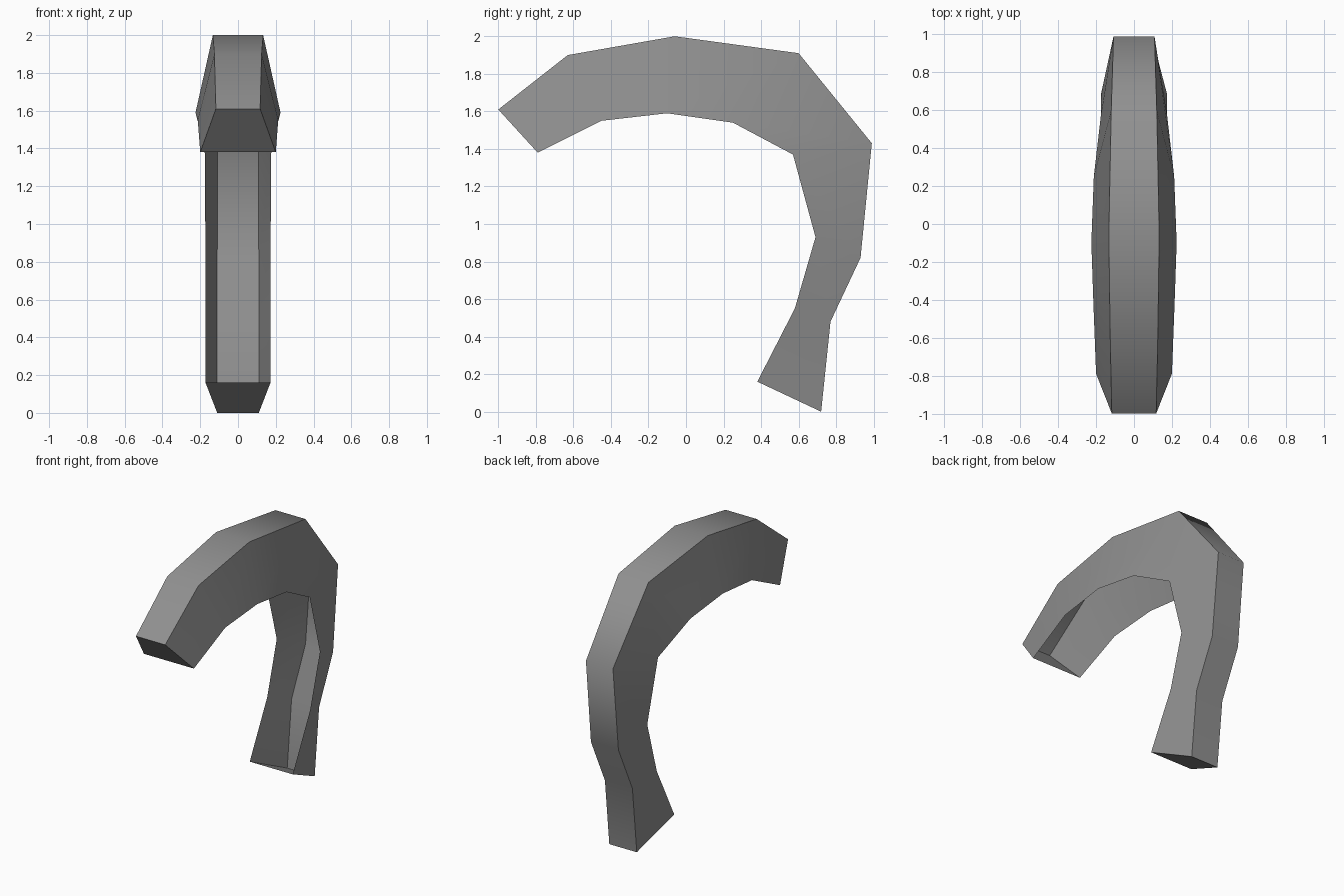
import bpy
import bmesh
from math import radians

cube = bpy.data.objects.get("Cube")
if cube:
    bpy.data.objects.remove(cube, do_unlink=True)


def make_material(name, colour):
    mat = bpy.data.materials.new(name)
    mat.use_nodes = True
    mat.diffuse_color = colour
    mat.node_tree.nodes["Principled BSDF"].inputs["Base Color"].default_value = colour
    return mat


# Stations from front tip to foot: (y, z, half width) of the outer band and the open rim
outer = [(-1, 1.61, .117), (-.63, 1.9, .125), (-.06, 2, .133), (.6, 1.91, .12),
         (.99, 1.43, .108), (.93, .82, .11), (.77, .48, .11), (.72, 0, .11)]
rim = [(-.79, 1.38, .2), (-.45, 1.55, .213), (-.1, 1.59, .225), (.25, 1.54, .212),
       (.57, 1.37, .175), (.69, .93, .173), (.58, .55, .172), (.38, .16, .172)]


def build_channel(name, outer, rim, mat):
    """Loft an open, thin channel through the stations and close both ends."""
    bm = bmesh.new()
    rings = []
    for (oy, oz, ow), (ry, rz, rw) in zip(outer, rim):
        section = [(rw, ry, rz), (ow, oy, oz), (-ow, oy, oz), (-rw, ry, rz)]
        rings.append([bm.verts.new(co) for co in section])
    # Side walls and outer band
    for a, b in zip(rings, rings[1:]):
        for j in range(len(a) - 1):
            bm.faces.new((a[j], b[j], b[j + 1], a[j + 1]))
    # End caps
    bm.faces.new(rings[0])
    bm.faces.new(rings[-1][::-1])
    mesh = bpy.data.meshes.new(name)
    bm.to_mesh(mesh)
    bm.free()
    mesh.materials.append(mat)
    obj = bpy.data.objects.new(name, mesh)
    bpy.context.collection.objects.link(obj)
    return obj


grey = make_material("mid grey", (.28, .28, .28, 1))
arch = build_channel("curved_channel", outer, rim, grey)

# Smooth along the curve, sharp along its corners
bpy.ops.object.select_all(action='DESELECT')
arch.select_set(True)
bpy.context.view_layer.objects.active = arch
bpy.ops.object.shade_smooth_by_angle(angle=radians(55))
